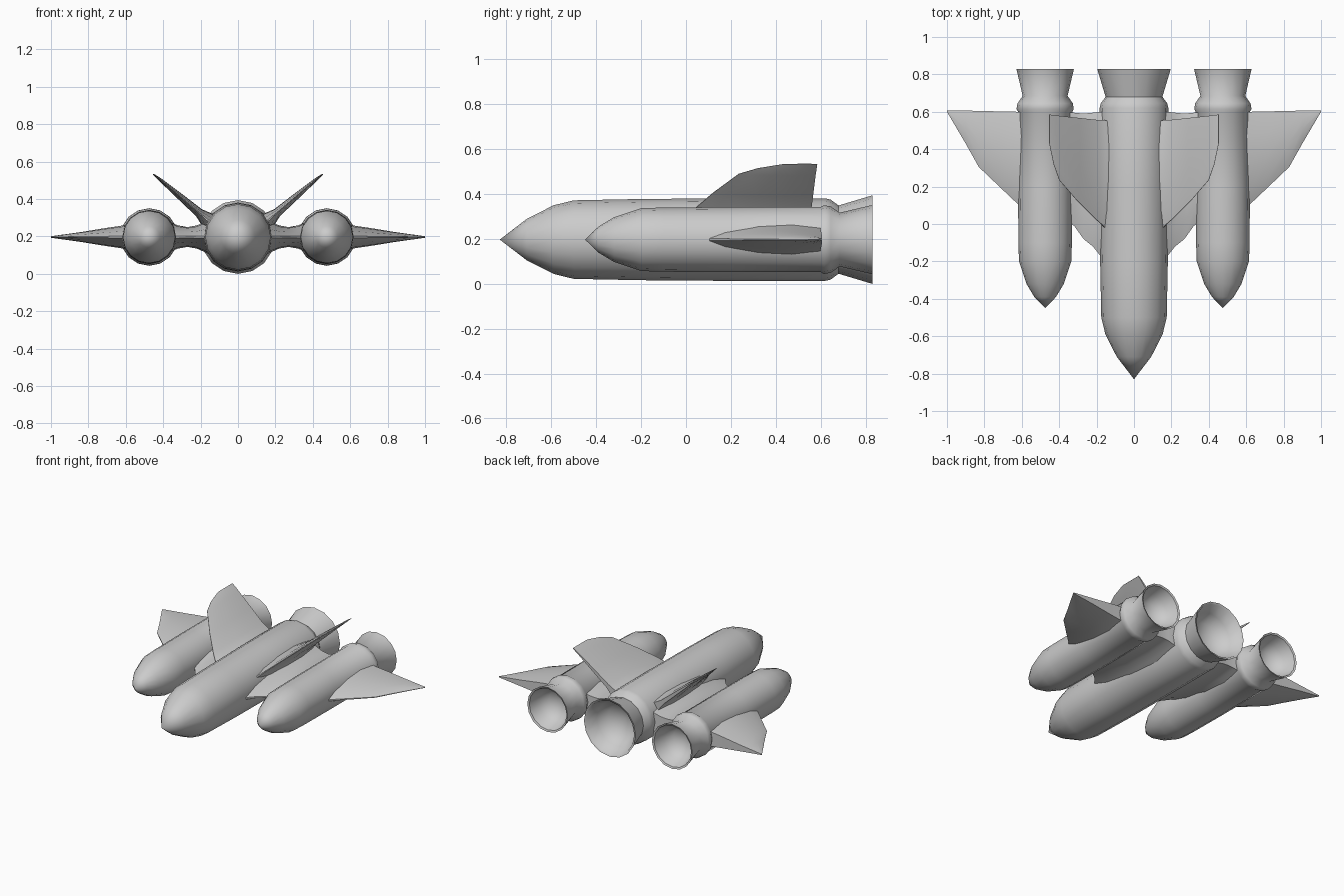
import bpy, bmesh, math
from mathutils import Vector

if "Cube" in bpy.data.objects:
    bpy.data.objects.remove(bpy.data.objects["Cube"], do_unlink=True)

AXIS_Z = 0.197

hull_grey = bpy.data.materials.new("hull_grey")
hull_grey.use_nodes = True
hull_grey.diffuse_color = (0.6, 0.6, 0.6, 1)
hull_grey.node_tree.nodes["Principled BSDF"].inputs["Base Color"].default_value = (0.6, 0.6, 0.6, 1)


def finish(name, bm, mirror, angle=50):
    """Turn a bmesh into a smooth shaded object, mirrored across x if asked."""
    bmesh.ops.recalc_face_normals(bm, faces=bm.faces)
    mesh = bpy.data.meshes.new(name)
    bm.to_mesh(mesh)
    bm.free()
    mesh.materials.append(hull_grey)
    obj = bpy.data.objects.new(name, mesh)
    bpy.context.collection.objects.link(obj)
    bpy.ops.object.select_all(action="DESELECT")
    obj.select_set(True)
    bpy.context.view_layer.objects.active = obj
    bpy.ops.object.shade_smooth_by_angle(angle=math.radians(angle))
    if mirror:
        obj.modifiers.new("mirror", "MIRROR").merge_threshold = 0.0001
    return obj


def bridge(bm, a, b):
    n = len(a)
    for i in range(n):
        bm.faces.new((a[i], a[(i + 1) % n], b[(i + 1) % n], b[i]))


def rocket(name, x, profile, mirror, sides=16):
    """Lathe a (y, radius) profile around an axis along y; both ends are points."""
    bm = bmesh.new()
    rings = []
    for y, r in profile[1:-1]:
        rings.append([bm.verts.new((x + r * math.cos(i * math.tau / sides), y,
                                    AXIS_Z + r * math.sin(i * math.tau / sides)))
                      for i in range(sides)])
    for a, b in zip(rings, rings[1:]):
        bridge(bm, a, b)
    for (y, _), ring in ((profile[0], rings[0]), (profile[-1], rings[-1])):
        tip = bm.verts.new((x, y, AXIS_Z))
        for i in range(sides):
            bm.faces.new((ring[i], ring[(i + 1) % sides], tip))
    return finish(name, bm, mirror)


def foil(name, stations, lift=(0, 0, 1), blunt=0.6):
    """Loft foil sections; each station is (x, z, lead y, trail y, half thickness)."""
    bm = bmesh.new()
    up = Vector(lift).normalized()
    half = [(0.0, 0.08), (0.15, 0.5), (0.45, 0.9), (0.75, 1.0), (1.0, blunt)]
    outline = half + [(t, -h) for t, h in reversed(half)]
    rings = []
    for x, z, lead, trail, thick in stations:
        rings.append([bm.verts.new(Vector((x, lead + t * (trail - lead), z)) + up * h * thick)
                      for t, h in outline])
    for a, b in zip(rings, rings[1:]):
        bridge(bm, a, b)
    bm.faces.new(rings[0])
    bm.faces.new(rings[-1])
    return finish(name, bm, True)


# Central fuselage with flared, hollow nozzle
rocket("fuselage", 0, [(-0.83, 0), (-0.71, 0.092), (-0.59, 0.153), (-0.5, 0.175), (-0.2, 0.181),
                       (0.2, 0.184), (0.62, 0.184), (0.645, 0.178), (0.68, 0.152), (0.83, 0.197),
                       (0.825, 0.183), (0.75, 0.155), (0.69, 0.11), (0.66, 0)], False)

# Side boosters
rocket("booster", 0.475, [(-0.45, 0), (-0.39, 0.058), (-0.32, 0.1), (-0.2, 0.14), (-0.1, 0.143),
                          (0.2, 0.145), (0.6, 0.145), (0.615, 0.153), (0.645, 0.148), (0.685, 0.12),
                          (0.83, 0.154), (0.825, 0.142), (0.75, 0.12), (0.7, 0.08), (0.68, 0)], True)

# Pylons joining the fuselage and boosters, flared at both ends
foil("pylon", [(0.12, AXIS_Z, -0.24, 0.6, 0.11), (0.18, AXIS_Z, -0.17, 0.6, 0.08),
               (0.22, AXIS_Z, -0.12, 0.595, 0.062), (0.27, AXIS_Z, -0.08, 0.59, 0.053),
               (0.32, AXIS_Z, -0.01, 0.595, 0.062), (0.38, AXIS_Z, 0.03, 0.6, 0.085)], blunt=0.8)

# Outer delta wings
foil("wing", [(0.55, AXIS_Z, 0.04, 0.6, 0.078), (0.625, AXIS_Z, 0.11, 0.6, 0.06),
              (0.72, AXIS_Z, 0.2, 0.602, 0.046), (0.83, AXIS_Z, 0.305, 0.605, 0.028),
              (0.9, AXIS_Z, 0.43, 0.606, 0.018), (1.0, AXIS_Z, 0.6, 0.607, 0.004)], blunt=0.8)

# Canted upper fins
foil("upper_fin", [(0.12, 0.25, -0.06, 0.55, 0.07), (0.175, 0.298, 0.0, 0.555, 0.038),
                   (0.21, 0.328, 0.03, 0.557, 0.024), (0.3, 0.405, 0.12, 0.567, 0.018),
                   (0.4, 0.49, 0.235, 0.578, 0.01), (0.43, 0.515, 0.32, 0.582, 0.007),
                   (0.453, 0.533, 0.43, 0.585, 0.003)], lift=(-0.65, 0, 0.76))
